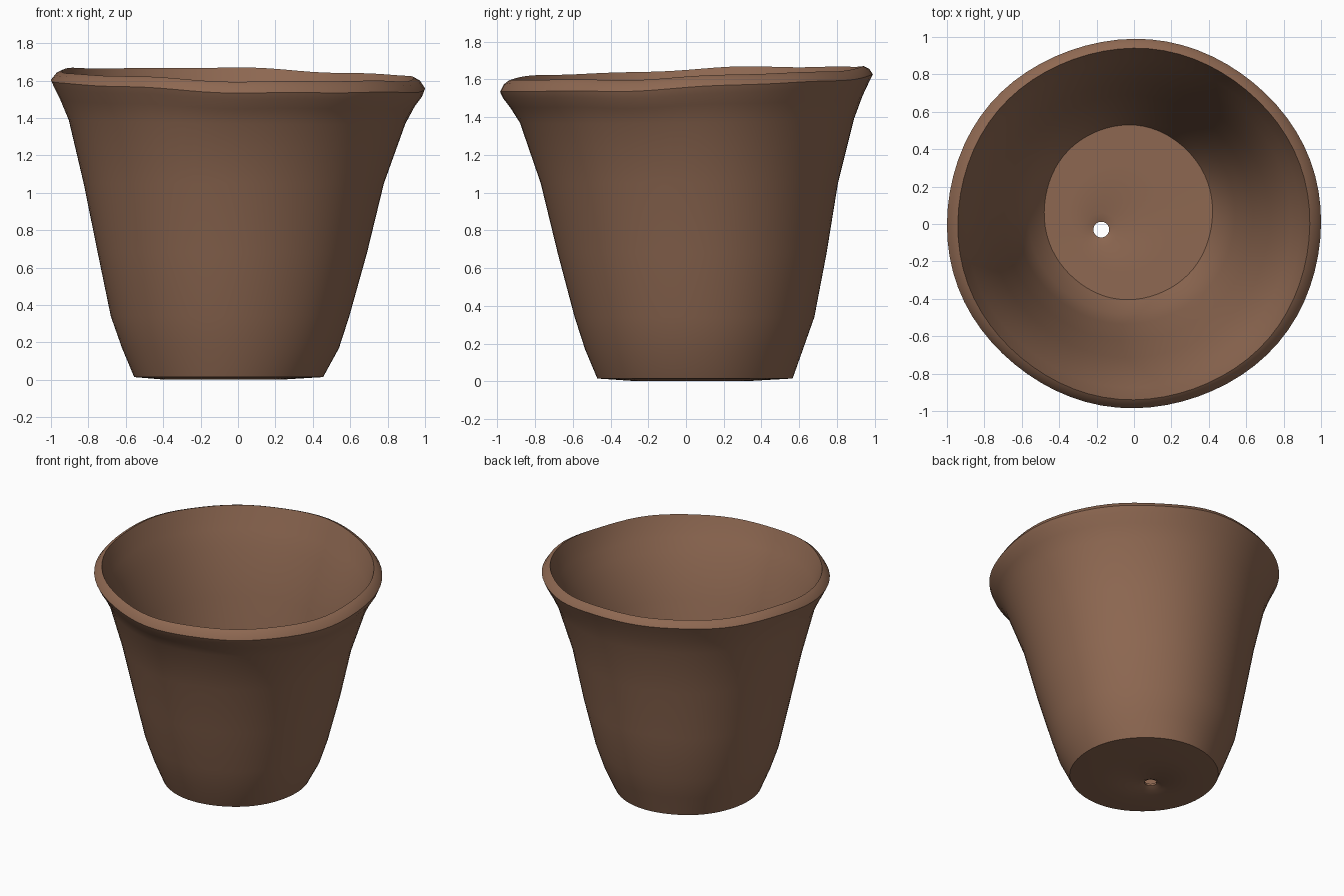
import bpy, bmesh, math

if "Cube" in bpy.data.objects:
    bpy.data.objects.remove(bpy.data.objects["Cube"])

SEG = 72

# One clay colour
clay = bpy.data.materials.new("brown clay")
clay.diffuse_color = (0.27, 0.138, 0.083, 1)
clay.use_nodes = True
clay.node_tree.nodes["Principled BSDF"].inputs["Base Color"].default_value = clay.diffuse_color

# Ring: xmin, xmax, ymin, ymax, z, tilt along x, tilt along y
HOLE = (-0.175, -0.03)


def hole(r, z):
    return (HOLE[0] - r, HOLE[0] + r, HOLE[1] - r, HOLE[1] + r, z, 0, 0)


outer = [
    (-0.555, 0.455, -0.47, 0.565, 0.015, 0, 0),
    (-0.62, 0.54, -0.535, 0.62, 0.17, 0, 0),
    (-0.68, 0.595, -0.59, 0.68, 0.34, 0, 0),
    (-0.75, 0.69, -0.68, 0.745, 0.68, 0, 0),
    (-0.825, 0.78, -0.77, 0.805, 1.05, 0, 0),
    (-0.905, 0.895, -0.88, 0.89, 1.38, -0.01, 0.01),
    (-0.95, 0.945, -0.93, 0.935, 1.48, -0.02, 0.025),
]
lip = [
    (-0.982, 0.985, -0.968, 0.968, 1.54, -0.025, 0.035),
    (-1.0, 1.0, -0.985, 0.99, 1.58, -0.025, 0.04),
    (-0.975, 0.975, -0.965, 0.97, 1.615, -0.022, 0.035),
    (-0.942, 0.94, -0.94, 0.94, 1.632, -0.02, 0.032),
]
# Inner wall follows the outer one at a constant thickness
T = 0.055
inner = [(a + T, b - T, c + T, d - T, z, tx, ty)
         for a, b, c, d, z, tx, ty in reversed(outer[1:])]
floor = [
    (-0.48, 0.42, -0.405, 0.53, 0.065, 0, 0),
    (-0.36, 0.24, -0.26, 0.32, 0.062, 0, 0),
    hole(0.09, 0.06),
    hole(0.042, 0.045),
]
under = [
    hole(0.042, 0.03),
    hole(0.08, 0.012),
    (-0.40, 0.24, -0.28, 0.34, 0.002, 0, 0),
]
rings = outer + lip + inner + floor + under

# Pot body: one closed skin, outside, over the lip, inside, through the drain hole
bm = bmesh.new()
loops = []
for x0, x1, y0, y1, z, tx, ty in rings:
    cx, cy = (x0 + x1) / 2, (y0 + y1) / 2
    rx, ry = (x1 - x0) / 2, (y1 - y0) / 2
    loop = []
    for i in range(SEG):
        t = 2 * math.pi * i / SEG
        wob = 1
        rise = 0
        if rx > 0.4:                       # slight handmade unevenness
            wob = 1 + 0.006 * math.sin(2 * t) * math.sin(4 * t + 1.0)
        if z > 1.45:
            rise = 0.005 * math.sin(5 * t) + 0.003 * math.sin(9 * t + 1)
        c, s = math.cos(t), math.sin(t)
        loop.append(bm.verts.new((cx + rx * wob * c, cy + ry * wob * s,
                                  z + tx * c + ty * s + rise)))
    loops.append(loop)
for a, b in zip(loops, loops[1:] + loops[:1]):
    for i in range(SEG):
        j = (i + 1) % SEG
        bm.faces.new((a[i], a[j], b[j], b[i]))
bmesh.ops.recalc_face_normals(bm, faces=bm.faces)

mesh = bpy.data.meshes.new("flower_pot")
bm.to_mesh(mesh)
bm.free()
mesh.materials.append(clay)
pot = bpy.data.objects.new("flower_pot", mesh)
bpy.context.collection.objects.link(pot)
bpy.context.view_layer.objects.active = pot
pot.select_set(True)
bpy.ops.object.shade_smooth_by_angle(angle=math.radians(38))
